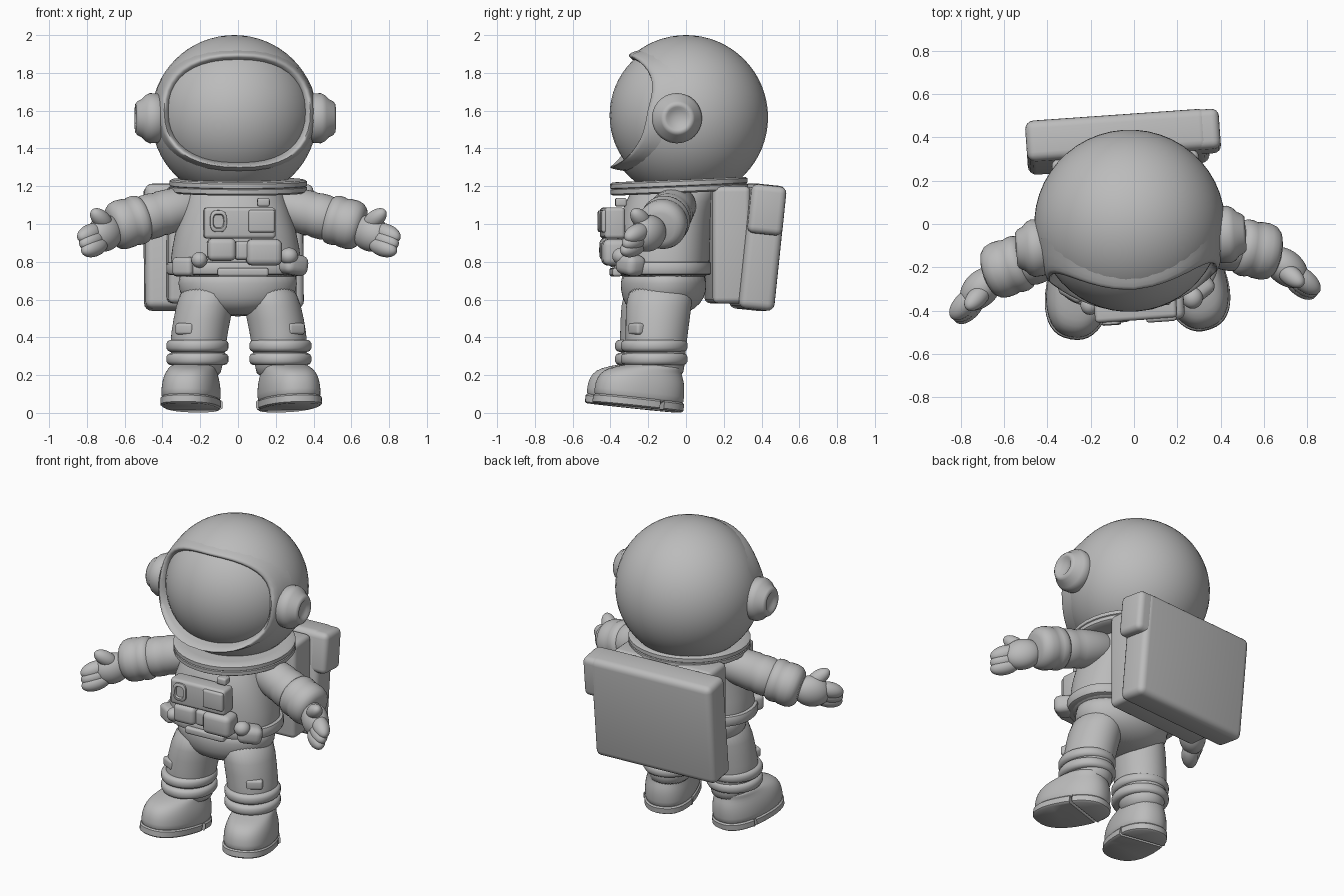
import bpy, bmesh, math
from mathutils import Matrix, Vector

cube = bpy.data.objects.get("Cube")
if cube:
    bpy.data.objects.remove(cube, do_unlink=True)

grey = bpy.data.materials.new("suit grey")
grey.use_nodes = True
colour = (0.5, 0.5, 0.5, 1)
grey.diffuse_color = colour
grey.node_tree.nodes["Principled BSDF"].inputs["Base Color"].default_value = colour

# The whole figure is turned slightly about its vertical axis
POSE = Matrix.Translation((-0.02, 0, 0)) @ Matrix.Rotation(math.radians(4), 4, 'Z')
SIDES = (("left", 1), ("right", -1))
SEG = 40


def add(name, bm, matrix=Matrix(), subsurf=0, angle=40):
    bmesh.ops.recalc_face_normals(bm, faces=bm.faces)
    mesh = bpy.data.meshes.new(name)
    bm.to_mesh(mesh)
    bm.free()
    mesh.transform(POSE @ matrix)
    mesh.materials.append(grey)
    for p in mesh.polygons:
        p.use_smooth = True
    mesh.set_sharp_from_angle(angle=math.radians(angle))
    obj = bpy.data.objects.new(name, mesh)
    bpy.context.collection.objects.link(obj)
    if subsurf:
        obj.modifiers.new("smooth", 'SUBSURF').levels = subsurf
        obj.modifiers["smooth"].render_levels = subsurf
    return obj


def oval(a, b, n=2.0):
    """Superellipse outline as pairs."""
    out = []
    for i in range(SEG):
        t = 2 * math.pi * i / SEG
        c, s = math.cos(t), math.sin(t)
        out.append((math.copysign(abs(c) ** (2 / n), c) * a,
                    math.copysign(abs(s) ** (2 / n), s) * b))
    return out


def skin(name, rings, cap=True, **kw):
    bm = bmesh.new()
    loops = [[bm.verts.new(p) for p in ring] for ring in rings]
    for lo, hi in zip(loops, loops[1:]):
        for i in range(SEG):
            j = (i + 1) % SEG
            bm.faces.new((lo[i], lo[j], hi[j], hi[i]))
    if cap:
        bm.faces.new(loops[0])
        bm.faces.new(loops[-1])
    return add(name, bm, **kw)


def loft(name, stations, n=2.0, **kw):
    """Stack of level outlines: x, y, z, x radius, y radius."""
    return skin(name, [[(x + u, y + v, z) for u, v in oval(a, b, n)]
                       for x, y, z, a, b in stations], **kw)


def turned(name, start, end, profile, **kw):
    """Profile of (fraction along axis, radius) spun about start-end."""
    start, axis = Vector(start), Vector(end) - Vector(start)
    m = Matrix.Translation(start) @ axis.to_track_quat('Z', 'Y').to_matrix().to_4x4()
    return skin(name, [[(u, v, t * axis.length) for u, v in oval(r, r)]
                       for t, r in profile], matrix=m, **kw)


def blob(name, centre, radii, aim=(0, 0, 1)):
    """Ellipsoid whose third radius lies along aim."""
    bm = bmesh.new()
    bmesh.ops.create_uvsphere(bm, u_segments=48, v_segments=32, radius=1)
    rot = Vector(aim).to_track_quat('Z', 'Y').to_matrix().to_4x4()
    return add(name, bm, Matrix.Translation(centre) @ rot @ Matrix.Diagonal((*radii, 1)), angle=80)


def box(name, centre, size, bevel=0.02, rot=Matrix()):
    bm = bmesh.new()
    bmesh.ops.create_cube(bm, size=1, matrix=Matrix.Diagonal((*size, 1)))
    bmesh.ops.bevel(bm, geom=bm.edges[:], offset=bevel, segments=4, profile=0.5, affect='EDGES')
    return add(name, bm, Matrix.Translation(centre) @ rot)


# Helmet with a rounded opening, recessed visor and raised rim
HX, HR, HZ = 0.44, 0.435, 1.565
helmet = blob("helmet", (0, 0, HZ), (HX, HR, HR))
cutter = skin("visor_cutter", [[(u, y, 1.6 + v) for u, v in oval(0.385, 0.29, 2.4)]
                               for y in (-0.6, -0.06)])
cutter.hide_render = True
cutter.hide_viewport = True
cutter.display_type = 'WIRE'
cut = helmet.modifiers.new("opening", 'BOOLEAN')
cut.operation = 'DIFFERENCE'
cut.solver = 'EXACT'
cut.object = cutter
blob("visor", (0, 0, 1.575), (0.42, 0.405, 0.405))


def rim_ring(scale, lift):
    ring = []
    for u, v in oval(0.4 * scale, 0.3 * scale, 2.4):
        z = 1.6 + v
        y = HR * math.sqrt(max(0.01, 1 - (u / HX) ** 2 - ((z - HZ) / HR) ** 2))
        ring.append((u, -y - lift * (0.04 - 0.06 * v), z))
    return ring


skin("visor_rim", [rim_ring(s, h) for s, h in
                   ((1.07, -0.2), (1.045, 0.5), (1.02, 0.9), (1, 1), (0.97, 0.7), (0.94, -0.1),
                    (0.91, -1), (0.89, -1.8))],
     cap=False, angle=80)

# Ear cups
for side, s in SIDES:
    turned(side + "_ear_cup", (s * 0.39, -0.08, 1.56), (s * 0.53, -0.08, 1.56),
           [(0, 0.115), (0.15, 0.13), (0.45, 0.133), (0.62, 0.122), (0.75, 0.102), (0.92, 0.09),
            (1, 0.076), (0.98, 0.06), (0.9, 0.048), (0.86, 0.01)], angle=70)

# Collar
turned("collar", (0.018, -0.037, 1.165), (0.018, -0.04, 1.235),
       [(0, 0.3), (0, 0.352), (0.12, 0.365), (0.45, 0.365), (0.5, 0.358), (0.56, 0.365),
        (0.88, 0.365), (1, 0.352), (1, 0.3)])

# Jacket, belt and hips
loft("jacket", [(0, -0.12, 0.715, 0.32, 0.22), (0, -0.12, 0.73, 0.345, 0.24), (0, -0.12, 0.8, 0.35, 0.245),
                (0, -0.12, 0.95, 0.325, 0.245), (0, -0.1, 1.08, 0.285, 0.24),
                (0, -0.06, 1.16, 0.26, 0.235), (0, -0.05, 1.22, 0.24, 0.22)], n=2.3, subsurf=1)
loft("belt", [(0, -0.12, z, 0.35 + d, 0.24 + d) for z, d in
              ((0.73, 0), (0.735, 0.012), (0.75, 0.018), (0.78, 0.018), (0.795, 0.012), (0.8, 0))], n=2.3)
loft("hips", [(0.01, -0.12, 0.78, 0.32, 0.22), (0.01, -0.12, 0.68, 0.318, 0.23), (0.01, -0.12, 0.61, 0.3, 0.22),
              (0.01, -0.13, 0.55, 0.24, 0.18), (0.01, -0.13, 0.51, 0.1, 0.09)], subsurf=1)

for side, s in SIDES:
    # Leg with two knee bands and a patch
    mid = 0.012 + s * 0.22
    loft(side + "_leg", [(mid - s * 0.07, -0.135, 0.7, 0.14, 0.175), (mid - s * 0.04, -0.16, 0.57, 0.153, 0.175),
                         (mid - s * 0.01, -0.17, 0.42, 0.15, 0.165), (mid, -0.18, 0.32, 0.147, 0.16),
                         (mid - s * 0.005, -0.165, 0.24, 0.125, 0.14),
                         (mid - s * 0.005, -0.16, 0.18, 0.12, 0.13)], subsurf=1)
    for label, z in (("upper", 0.355), ("lower", 0.285)):
        loft(side + "_" + label + "_knee_band",
             [(mid, -0.185, z + h, 0.143 + d, 0.155 + d) for h, d in
              ((-0.032, 0), (-0.026, 0.014), (-0.012, 0.022), (0.012, 0.022), (0.026, 0.014), (0.032, 0))])
    box(side + "_thigh_patch", (mid + s * 0.07, -0.28, 0.445), (0.1, 0.06, 0.06), 0.015,
        Matrix.Rotation(s * 0.5, 4, 'Z'))

    # Boot, toe turned out and raised
    boot = (Matrix.Translation((mid + s * 0.042, -0.275, 0.027)) @ Matrix.Rotation(s * math.radians(14), 4, 'Z')
            @ Matrix.Rotation(math.radians(-6), 4, 'X'))
    loft(side + "_boot", [(0, 0, 0.03, 0.142, 0.235), (0, 0, 0.05, 0.151, 0.243), (0, 0, 0.11, 0.151, 0.243),
                          (0, 0.005, 0.16, 0.141, 0.23), (0, 0.02, 0.195, 0.128, 0.2),
                          (0, 0.06, 0.22, 0.122, 0.15), (0, 0.095, 0.24, 0.116, 0.126)],
         n=2.3, matrix=boot, subsurf=1)
    # Sole split by a straight gap ahead of the heel
    for label, low, high in (("toe", -1, 0.075), ("heel", 0.095, 1)):
        skin(side + "_" + label + "_sole",
             [[(u, min(max(v, low), high), z) for u, v in oval(0.154 - d, 0.246 - d, 2.4)]
              for z, d in ((0, 0.01), (0.008, 0), (0.042, 0), (0.05, 0.008))], matrix=boot)

    # Sleeve with soft ribs and a thick cuff
    turned(side + "_sleeve", (s * 0.2, -0.06, 1.11), (s * 0.67, -0.185, 0.98),
           [(0, 0.09), (0.08, 0.108), (0.25, 0.114), (0.4, 0.119), (0.44, 0.115), (0.5, 0.12),
            (0.58, 0.12), (0.62, 0.115), (0.64, 0.126), (0.68, 0.132), (0.73, 0.131), (0.76, 0.126),
            (0.8, 0.131), (0.88, 0.132), (0.94, 0.124), (0.98, 0.105), (1, 0.08)], angle=60)

    # Mitten with three fingers and a raised thumb
    reach = (s * 0.7, -0.66, -0.28)
    blob(side + "_palm", (s * 0.705, -0.25, 0.95), (0.08, 0.095, 0.115), reach)
    for k, label in enumerate(("lower", "middle", "upper")):
        blob(side + "_" + label + "_finger", (s * (0.765 + 0.01 * k), -0.335 + 0.01 * k, 0.878 + 0.036 * k),
             (0.05, 0.05, 0.092), reach)
    blob(side + "_thumb", (s * 0.725, -0.29, 1.025), (0.045, 0.045, 0.082), (s * 0.45, -0.4, 0.4))

# Backpack: inner slab, leaning outer slab and side lug
lean = Matrix.Rotation(math.radians(-6), 4, 'X')
box("backpack_inner", (0, 0.22, 0.89), (0.68, 0.2, 0.62), 0.03)
box("backpack_outer", (-0.03, 0.382, 0.877), (0.84, 0.19, 0.665), 0.04, lean)
box("backpack_lug", (0.295, 0.401, 1.075), (0.3, 0.186, 0.26), 0.035, lean)

# Chest control panel
box("chest_panel", (0, -0.39, 1.005), (0.38, 0.11, 0.165), 0.02)
box("chest_screen", (0.115, -0.445, 1.015), (0.14, 0.03, 0.12), 0.014)
skin("chest_dial", [[(-0.115 + u, y, 1.015 + v) for u, v in oval(r, r * 1.3, 3)]
                    for y, r in ((-0.42, 0.046), (-0.455, 0.044), (-0.46, 0.038), (-0.46, 0.03),
                                 (-0.447, 0.026))])
box("chest_switch", (0.13, -0.355, 1.115), (0.065, 0.06, 0.045), 0.012)

# Belt pouches and buckle
box("right_pouch", (-0.095, -0.39, 0.865), (0.15, 0.12, 0.12), 0.03)
box("left_pouch", (0.13, -0.39, 0.85), (0.19, 0.13, 0.14), 0.035)
box("middle_pouch", (0.02, -0.38, 0.86), (0.09, 0.1, 0.1), 0.02)
box("buckle", (0.02, -0.375, 0.745), (0.27, 0.05, 0.045), 0.014)
box("right_hip_pouch", (-0.28, -0.28, 0.775), (0.12, 0.1, 0.1), 0.025, Matrix.Rotation(-0.6, 4, 'Z'))
blob("right_hip_knob", (-0.21, -0.36, 0.81), (0.042, 0.045, 0.042))
box("left_hip_pouch", (0.29, -0.315, 0.785), (0.15, 0.12, 0.11), 0.04,
    Matrix.Rotation(0.6, 4, 'Z') @ Matrix.Rotation(0.15, 4, 'Y'))
blob("left_hip_knob", (0.265, -0.36, 0.83), (0.048, 0.05, 0.045))
